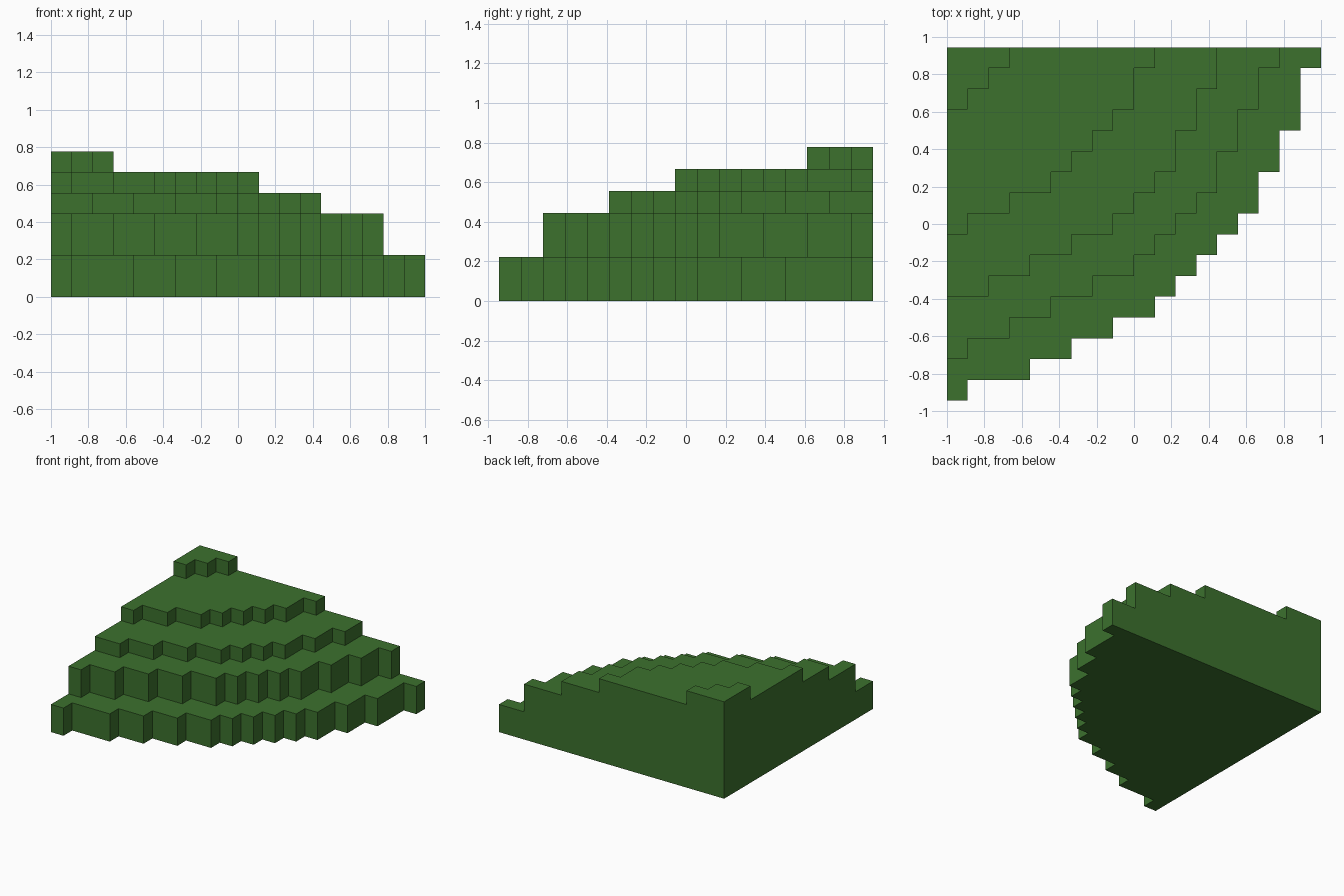
import bpy
import bmesh

if "Cube" in bpy.data.objects:
    bpy.data.objects.remove(bpy.data.objects["Cube"], do_unlink=True)

CELL = 1 / 9  # edge of one block

# Each tier: bottom and top level, then its width in blocks per row, from the back
TIERS = [
    (0, 2, [18, 17, 17, 17, 16, 16, 15, 15, 14, 13, 12, 11, 10, 8, 6, 4, 1]),
    (2, 4, [16, 15, 15, 14, 14, 13, 13, 12, 11, 10, 9, 7, 5, 3, 1]),
    (4, 5, [13, 13, 12, 12, 11, 11, 10, 9, 8, 6, 4, 2]),
    (5, 6, [10, 9, 9, 8, 7, 6, 5, 3, 1]),
    (6, 7, [3, 2, 1]),
]
CORNER = (0, 0)  # back corner shared by all tiers


def stepped_edge(widths):
    """Stepped contour from the front of the left wall to the back wall."""
    points = [(0, len(widths))]
    last = 0
    for row in reversed(range(len(widths))):
        if widths[row] != last:
            if points[-1] != (last, row + 1):
                points.append((last, row + 1))
            last = widths[row]
            points.append((last, row + 1))
    return points + [(last, 0)]


def add_face(bm, corners):
    verts = [bm.verts.new(((i - 9) * CELL, (8.5 - j) * CELL, k * CELL))
             for i, j, k in corners]
    bm.faces.new(verts)


grass = bpy.data.materials.new("grass green")
grass.use_nodes = True
colour = (0.045, 0.165, 0.027, 1)
grass.diffuse_color = colour
grass.node_tree.nodes["Principled BSDF"].inputs["Base Color"].default_value = colour

bm = bmesh.new()
edges = [stepped_edge(widths) for _, _, widths in TIERS] + [[CORNER]]

for n, (low, high, _) in enumerate(TIERS):
    outline = [CORNER] + edges[n]
    # Walls all round the tier
    for a, b in zip(outline, outline[1:] + outline[:1]):
        add_face(bm, [(*a, low), (*b, low), (*b, high), (*a, high)])
    # Terrace between this contour and the next one up
    add_face(bm, [(*p, high) for p in edges[n] + edges[n + 1][::-1]])

# Underside
add_face(bm, [(*p, 0) for p in reversed([CORNER] + edges[0])])

bmesh.ops.remove_doubles(bm, verts=bm.verts, dist=0.001)
mesh = bpy.data.meshes.new("terraced_hill")
bm.to_mesh(mesh)
bm.free()
mesh.materials.append(grass)
hill = bpy.data.objects.new("terraced_hill", mesh)
bpy.context.collection.objects.link(hill)
